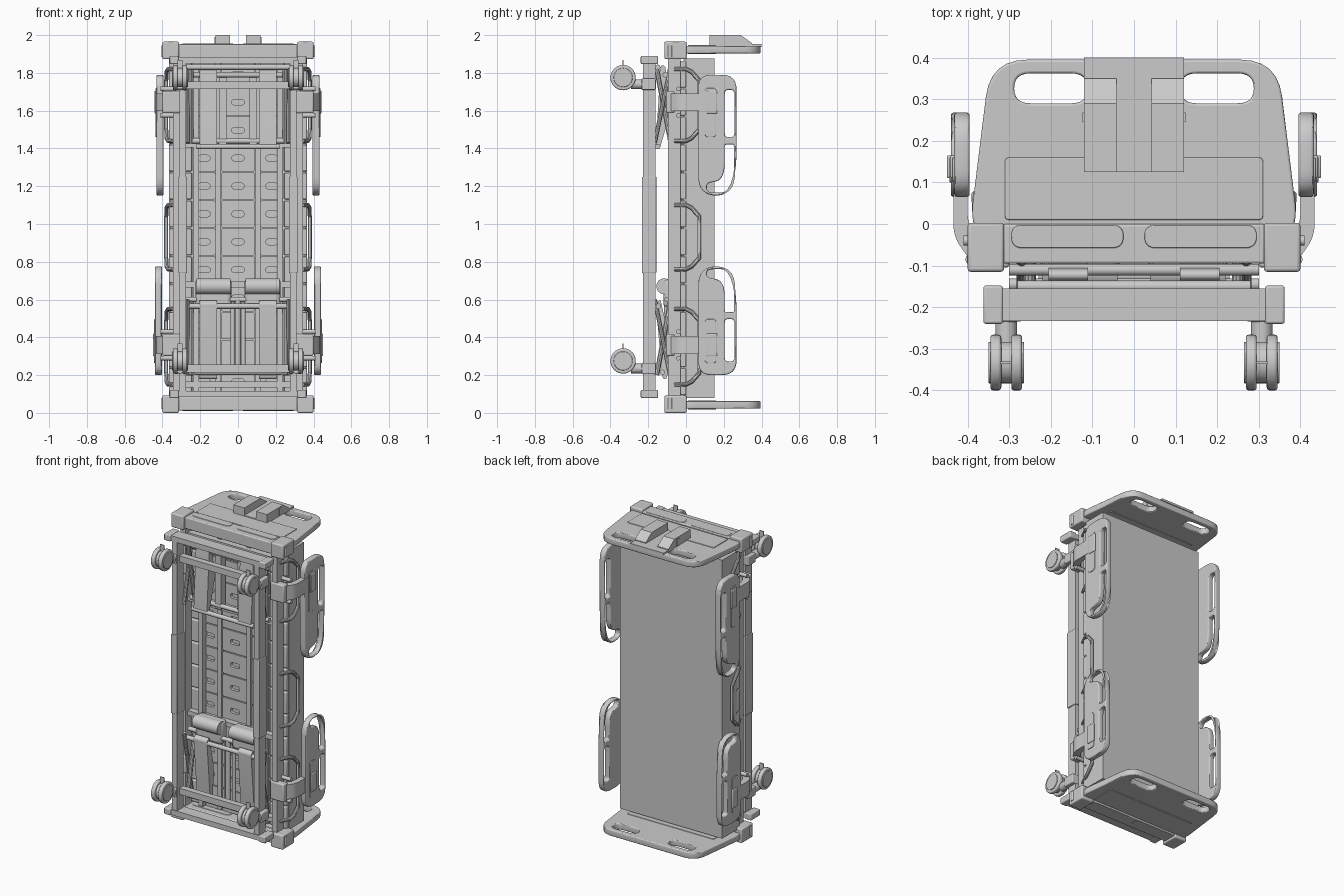
import bpy, math
from mathutils import Matrix, Vector

if "Cube" in bpy.data.objects:
    bpy.data.objects.remove(bpy.data.objects["Cube"])

C = bpy.context
# local (a, b, depth) -> world axes for flat extruded plates
XY = Matrix.Identity(4)
XZ = Matrix(((1, 0, 0, 0), (0, 0, -1, 0), (0, 1, 0, 0), (0, 0, 0, 1)))
YZ = Matrix(((0, 0, 1, 0), (1, 0, 0, 0), (0, 1, 0, 0), (0, 0, 0, 1)))


def box(name, x0, x1, y0, y1, z0, z1, bevel=0.0):
    bpy.ops.mesh.primitive_cube_add(size=1, location=((x0 + x1) / 2, (y0 + y1) / 2, (z0 + z1) / 2))
    o = C.object
    o.name = name
    o.scale = (abs(x1 - x0), abs(y1 - y0), abs(z1 - z0))
    bpy.ops.object.transform_apply(location=False, rotation=False, scale=True)
    if bevel:
        m = o.modifiers.new("bevel", 'BEVEL')
        m.width, m.segments = bevel, 3
        bpy.ops.object.shade_smooth_by_angle()
    return o


def cyl(name, p, q, r, bevel=0.0):
    p, q = Vector(p), Vector(q)
    bpy.ops.mesh.primitive_cylinder_add(vertices=32, radius=r, depth=(q - p).length, location=(p + q) / 2)
    o = C.object
    o.name = name
    o.rotation_euler = (q - p).to_track_quat('Z', 'Y').to_euler()
    if bevel:
        m = o.modifiers.new("bevel", 'BEVEL')
        m.width, m.segments, m.limit_method = bevel, 3, 'ANGLE'
    bpy.ops.object.shade_smooth_by_angle()
    return o


def fillet(pts, n=7):
    out = []
    for i, p in enumerate(pts):
        c, a, b = (Vector(v[:2]) for v in (p, pts[i - 1], pts[(i + 1) % len(pts)]))
        r = p[2] if len(p) > 2 else 0
        if not r:
            out.append(c)
            continue
        s = c + (a - c).normalized() * min(r, (a - c).length / 2.02)
        e = c + (b - c).normalized() * min(r, (b - c).length / 2.02)
        for k in range(n):
            t = k / (n - 1)
            out.append(s * (1 - t) ** 2 + c * 2 * t * (1 - t) + e * t * t)
    return out


def rect(a0, a1, b0, b1, r=0.0):
    return [(a0, b0, r), (a1, b0, r), (a1, b1, r), (a0, b1, r)]


def to_mesh(name, cu):
    o = bpy.data.objects.new(name, cu)
    C.collection.objects.link(o)
    bpy.ops.object.select_all(action='DESELECT')
    o.select_set(True)
    C.view_layer.objects.active = o
    bpy.ops.object.convert(target='MESH')
    o = C.object
    o.name = name
    return o


def plate(name, loops, d0, d1, frame=XY, bevel=0.0):
    """Flat shape with holes, extruded between depths d0 and d1."""
    cu = bpy.data.curves.new(name, 'CURVE')
    cu.dimensions, cu.fill_mode = '2D', 'BOTH'
    d0, d1 = min(d0, d1), max(d0, d1)
    cu.extrude = (d1 - d0) / 2 - bevel
    cu.bevel_depth, cu.bevel_resolution, cu.offset = bevel, 2, -bevel
    for lp in loops:
        pts = fillet(lp)
        s = cu.splines.new('POLY')
        s.points.add(len(pts) - 1)
        for sp, v in zip(s.points, pts):
            sp.co = (v.x, v.y, 0, 1)
        s.use_cyclic_u = True
    o = to_mesh(name, cu)
    o.matrix_world = frame @ Matrix.Translation((0, 0, (d0 + d1) / 2))
    bpy.ops.object.shade_smooth_by_angle()
    return o


def tube(name, pts, r):
    cu = bpy.data.curves.new(name, 'CURVE')
    cu.dimensions = '3D'
    cu.bevel_depth, cu.bevel_resolution, cu.use_fill_caps = r, 3, True
    s = cu.splines.new('POLY')
    s.points.add(len(pts) - 1)
    for sp, v in zip(s.points, pts):
        sp.co = (*v, 1)
    to_mesh(name, cu)
    bpy.ops.object.shade_smooth_by_angle()


# mattress
box("mattress", -.365, .365, 0, .152, .08, 1.877)

# slotted deck panels and deck frame
for k in range(12):
    z = 1.793 - .148 * k
    for x, w in ((-.18, .06), (0, .088), (.18, .06)):
        plate("deck_panel", [rect(x - w, x + w, z - .071, z + .071, .008),
                             rect(x - .032, x + .032, z - .015, z + .015, .014)], 0.002, .03, XZ)
    for s in (-1, 1):
        box("deck_side_panel", s * .245, s * .365, -.03, 0, z - .07, z + .07, .006)
box("deck_backing", -.36, .36, -.012, .001, .09, 1.87)
for s in (-1, 1):
    box("deck_rail", s * .31, s * .345, -.095, -.03, .09, 1.88)
    box("deck_inner_rail", s * .207, s * .235, -.065, -.02, .1, 1.83)
    box("deck_centre_rail", s * .09, s * .118, -.04, -.01, .1, 1.85)
for z in (.15, .68, 1.42, 1.83):
    box("deck_cross_member", -.33, .33, -.07, -.03, z - .015, z + .015)

# head and foot boards
outline = [(-.385, -.005), (.385, -.005), (.39, .03, .02), (.345, .395, .09), (-.345, .395, .09), (-.39, .03, .02)]
for name, zc, d in (("head", 1.923, 1), ("foot", .042, -1)):
    holes = [rect(s * .2 - .088, s * .2 + .088, .29, .362, .04) for s in (-1, 1)]
    plate(name + "board", [outline] + holes, zc - .02, zc + .02, XY, .006)
    plate(name + "board_panel", [rect(-.31, .31, .01, .16, .01)], zc - .024, zc + .024, XY, .003)
    zb = zc - d * .008
    box(name + "board_bar", -.315, .315, -.095, 0, zb - .037, zb + .037, .006)
    for s in (-1, 1):
        plate(name + "board_bar_pad", [rect(s * .16 - .135, s * .16 + .135, -.058, -.002, .028)],
              zb - .039, zb + .04, XY, .003)
        box(name + "board_corner_block", s * .312, s * .4, -.115, .003,
            zc - (.05 if d > 0 else .042), zc + (.042 if d > 0 else .05), .008)
        cyl(name + "board_bumper", (s * .392, -.085, zb - .03), (s * .392, -.085, zb + .03), .013)

# control console on the headboard
box("console_plate", -.12, .12, .125, .4, 1.938, 1.952)
for s in (-1, 1):
    plate("console_box", [[(.125, 1.945), (.35, 1.945), (.35, 1.957), (.29, 2), (.125, 2)]],
          s * .042, s * .12, YZ)
    box("console_strip", s * .042, s * .124, .245, .268, 1.945, 1.99)

# base frame
for s in (-1, 1):
    box("base_rail", s * .275, s * .31, -.228, -.162, .09, 1.88)
    box("base_rail_sleeve", s * .27, s * .316, -.234, -.157, .74, 1.25, .004)
    for z in (.1, 1.868):
        box("base_end_cap", s * .315, s * .362, -.24, -.148, z - .021, z + .021, .006)
for z in (.1, 1.868):
    box("base_cross_beam", -.32, .32, -.233, -.155, z - .017, z + .017)
for z in (.235, 1.735):
    box("base_caster_beam", -.3, .3, -.205, -.165, z - .02, z + .02)

# twin-wheel casters
for zw, zs in ((.275, .235), (1.775, 1.74)):
    for s in (-1, 1):
        x = s * .307
        box("caster_mount", x - .028, x + .028, -.235, -.16, zs - .03, zs + .03, .005)
        cyl("caster_stem", (x, -.29, zs), (x, -.225, zs), .026)
        cyl("caster_housing", (x - .03, -.333, zw), (x + .03, -.333, zw), .05)
        for e in (-1, 1):
            cyl("caster_wheel", (x + e * .012, -.333, zw), (x + e * .038, -.333, zw), .067, .007)
            cyl("caster_hub", (x + e * .036, -.333, zw), (x + e * .043, -.333, zw), .05, .003)
        box("caster_pedal", x - .014, x + .014, -.336, -.33, zw + .05, zw + .092)

# lifting arms, links, cross tubes and motors
for s in (-1, 1):
    plate("upper_lift_arm", [[(-.16, 1.41, .01), (-.14, 1.395, .01), (-.08, 1.6, .02), (-.11, 1.84, .02), (-.135, 1.84, .02)]],
          s * .11, s * .205, YZ)
    plate("lower_lift_arm", [[(-.16, .58, .01), (-.135, .6, .01), (-.09, .4, .02), (-.1, .18, .02), (-.125, .18, .02)]],
          s * .11, s * .205, YZ)
    box("motor_housing", s * .035, s * .225, -.12, -.055, .56, .71, .02)
    cyl("motor_drum", (s * .04, -.115, .67), (s * .22, -.115, .67), .042)
    for z0, z1 in ((.2, .6), (1.82, 1.43)):
        tube("lift_link", [(s * .25, -.155, z0), (s * .25, -.08, z1)], .014)
        tube("lift_brace", [(s * .27, -.085, z0), (s * .27, -.165, z1)], .012)
    cyl("actuator_rod", (s * .028, -.08, .2), (s * .028, -.08, .6), .012)
    box("top_actuator", s * .06, s * .1, -.09, -.04, 1.42, 1.8)
cyl("centre_actuator", (0, -.1, .2), (0, -.1, .6), .016)
for y, z, w in ((-.15, 1.41, .22), (-.11, 1.79, .3), (-.145, .565, .3), (-.125, .215, .23),
                (-.1, .6, .28), (-.08, 1.44, .28), (-.15, 1.83, .28)):
    cyl("lift_cross_tube", (-w, y, z), (w, y, z), .014)

# side guards with mounts
guard = [(.065, 0, .07), (.268, 0, .08), (.268, .64, .24), (.065, .64, .1)]
slot = rect(.205, .256, .08, .33, .02)
loop = [(.205, .37, .01), (.254, .37, .01), (.254, .625, .2), (.11, .622, .03), (.11, .575, .02), (.205, .555, .1)]
grip = rect(.1, .16, .07, .33, .02)
for name, z0, k, zm, dx in (("head_guard", 1.79, -1, 1.645, 0), ("foot_guard", .2, .9, .36, .008)):
    fit = lambda pts: [(p[0], z0 + k * p[1], p[2]) for p in pts]
    for s in (-1, 1):
        plate(name, [fit(guard), fit(slot), fit(loop)], s * (.395 + dx), s * (.432 + dx), YZ, .007)
        plate(name + "_grip", [fit(grip)], s * (.42 + dx), s * (.436 + dx), YZ, .003)
        prof = [(.33, -.1), (.385, -.1, .02), (.434, -.03, .03), (.434, .1), (.4, .1), (.4, 0, .03), (.37, -.05, .02), (.33, -.05)]
        plate(name + "_mount", [[(s * p[0], *p[1:]) for p in prof]], zm - .047, zm + .047, XY)
        box(name + "_mount_rib", s * .3, s * .4, -.105, -.06, zm - .058, zm + .058, .008)
        box(name + "_latch", s * (.43 + dx), s * (.442 + dx), .11, .165, zm - .06, zm + .06, .005)
        for e in (-1, 1):
            cyl(name + "_pivot", (s * .32, -.04, zm + e * .07), (s * .41, -.04, zm + e * .07), .012)

# bent side tubes holding the mattress
for z0, z1 in ((.15, .55), (.76, 1.1), (1.44, 1.82)):
    for s in (-1, 1):
        pts = [(.34, -.06, z0), (.37, 0, z0), (.378, .03, z0 + .015), (.38, .07, z0 + .06),
               (.38, .07, z1 - .06), (.378, .03, z1 - .015), (.37, 0, z1), (.34, -.06, z1)]
        tube("mattress_retainer", [(s * x, y, z) for x, y, z in pts], .011)
